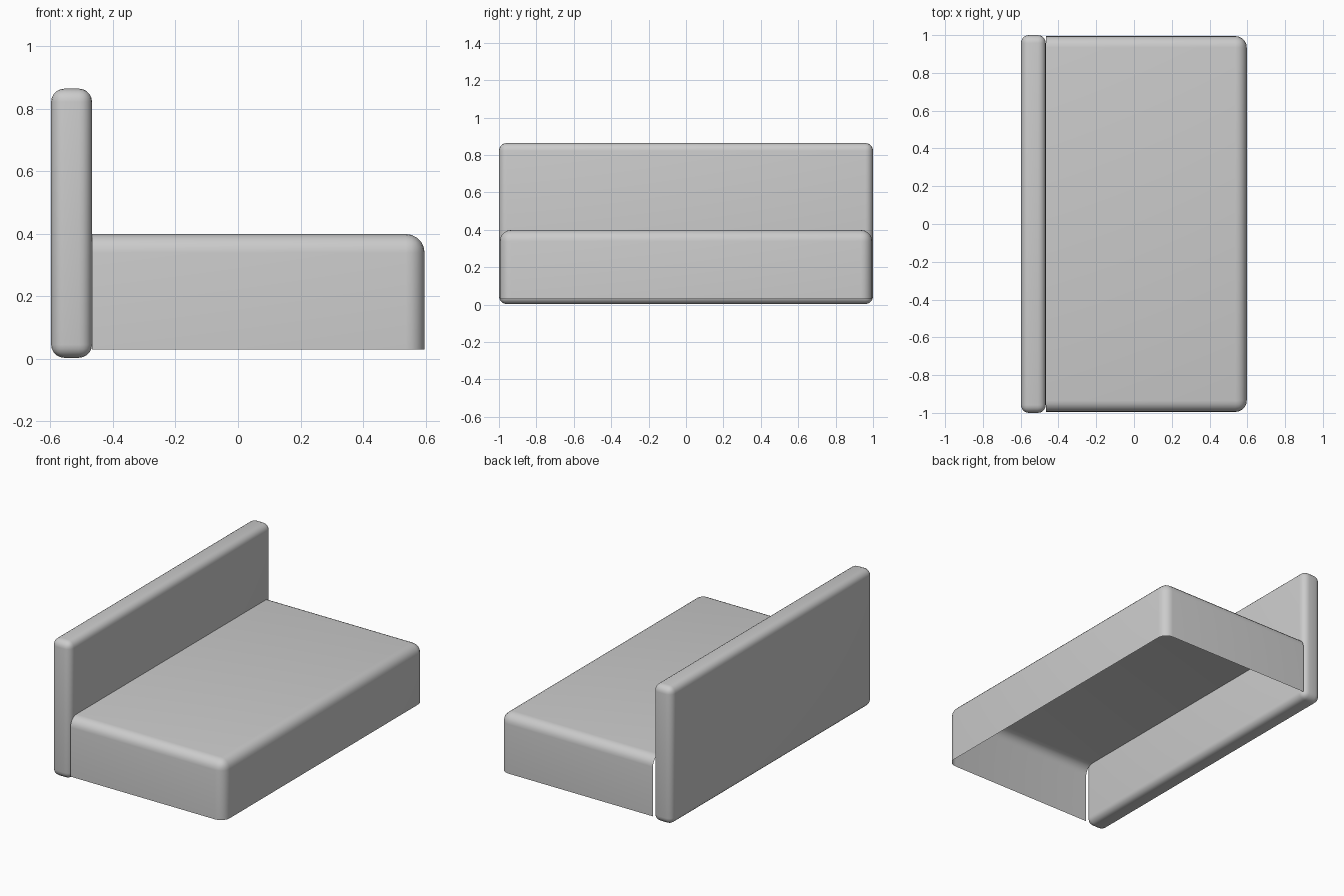
import bpy, bmesh

if "Cube" in bpy.data.objects:
    bpy.data.objects.remove(bpy.data.objects["Cube"])


def rounded_box(name, lo, hi, radius, segments, open_sides=()):
    """Box between two corners; faces along open_sides normals are removed, remaining edges rounded."""
    bm = bmesh.new()
    bmesh.ops.create_cube(bm, size=1)
    for v in bm.verts:
        for i in range(3):
            v.co[i] = lo[i] if v.co[i] < 0 else hi[i]
    bm.normal_update()
    gone = [f for f in bm.faces
            if any(f.normal[axis] * sign > 0.9 for axis, sign in open_sides)]
    if gone:
        bmesh.ops.delete(bm, geom=gone, context='FACES')
    edges = [e for e in bm.edges if len(e.link_faces) == 2]
    bmesh.ops.bevel(bm, geom=edges, offset=radius, offset_type='OFFSET',
                    segments=segments, profile=0.5, affect='EDGES')
    mesh = bpy.data.meshes.new(name)
    bm.to_mesh(mesh)
    bm.free()
    obj = bpy.data.objects.new(name, mesh)
    bpy.context.collection.objects.link(obj)
    bpy.context.view_layer.objects.active = obj
    bpy.ops.object.select_all(action='DESELECT')
    obj.select_set(True)
    bpy.ops.object.shade_smooth_by_angle()
    return obj


# Upright back panel, fully closed
rounded_box("backrest", (-0.598, -1.0, 0.003), (-0.467, 1.0, 0.864), 0.042, 5)

# Seat shell, open underneath and towards the backrest
rounded_box("seat", (-0.467, -0.995, 0.03), (0.597, 0.995, 0.399), 0.06, 5,
            open_sides=((2, -1), (0, -1)))
